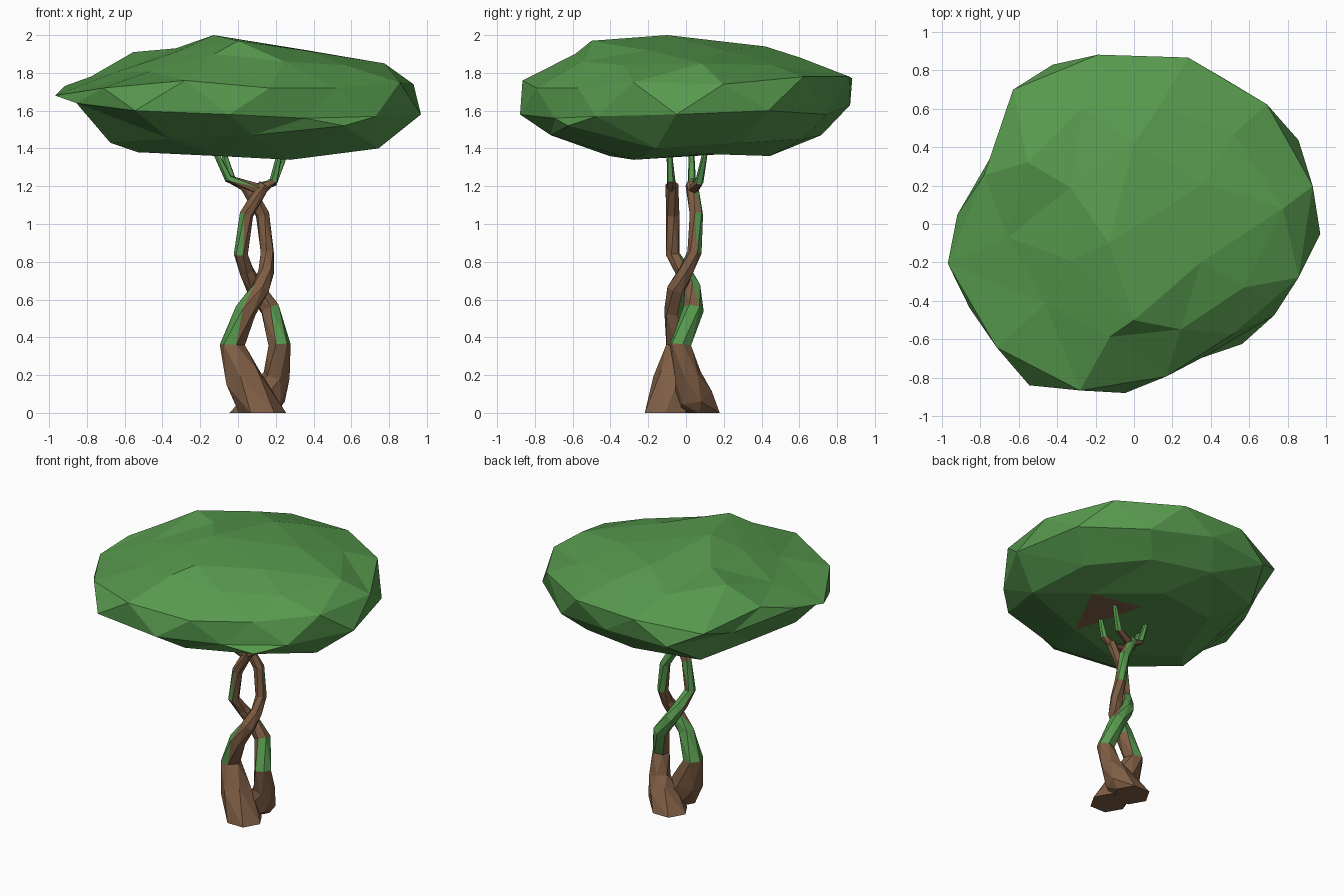
import bpy, bmesh, math
from mathutils import Vector

cube = bpy.data.objects.get("Cube")
if cube:
    bpy.data.objects.remove(cube)


def material(name, colour):
    mat = bpy.data.materials.new(name)
    mat.use_nodes = True
    mat.diffuse_color = (*colour, 1)
    node = next(n for n in mat.node_tree.nodes if n.type == 'BSDF_PRINCIPLED')
    node.inputs["Base Color"].default_value = (*colour, 1)
    return mat


bark = material("bark_brown", (0.21, 0.11, 0.058))
leaf = material("leaf_green", (0.095, 0.32, 0.075))


def finish(bm, name, is_green):
    """Colour the faces by is_green(centre, normal) and make the object."""
    bmesh.ops.recalc_face_normals(bm, faces=bm.faces)
    bm.normal_update()
    for f in bm.faces:
        f.material_index = int(is_green(f.calc_center_median(), f.normal))
    mesh = bpy.data.meshes.new(name)
    bm.to_mesh(mesh)
    bm.free()
    mesh.materials.append(bark)
    mesh.materials.append(leaf)
    obj = bpy.data.objects.new(name, mesh)
    bpy.context.collection.objects.link(obj)


def tube(name, path, sides, is_green):
    """Faceted limb through (x, y, z, radius) points."""
    bm = bmesh.new()
    points = [Vector(p[:3]) for p in path]
    rings = []
    for i, p in enumerate(points):
        tangent = points[min(i + 1, len(points) - 1)] - points[max(i - 1, 0)]
        if p.z == 0:
            tangent = Vector((0, 0, 1))
        u = Vector((0, 1, 0)).cross(tangent).normalized()
        v = tangent.cross(u).normalized()
        ring = []
        for k in range(sides):
            a = math.tau * (k + 0.4 * i) / sides
            ring.append(bm.verts.new(p + path[i][3] * (math.cos(a) * u + math.sin(a) * v)))
        rings.append(ring)
    for lower, upper in zip(rings, rings[1:]):
        for k in range(sides):
            n = (k + 1) % sides
            bm.faces.new((lower[k], lower[n], upper[k]))
            bm.faces.new((lower[n], upper[n], upper[k]))
    bm.faces.new(rings[0])
    bm.faces.new(rings[-1])
    finish(bm, name, is_green)


# Two trunks wound around each other, with mossy patches
left_path = [(0.13, -0.11, 0, 0.125), (0.03, -0.07, 0.18, 0.105), (-0.03, -0.04, 0.36, 0.068),
             (0.04, -0.06, 0.54, 0.058), (0.12, -0.05, 0.66, 0.05), (0.15, 0, 0.75, 0.042),
             (0.155, 0.045, 0.85, 0.038), (0.13, 0.055, 1.05, 0.037), (0.04, 0.03, 1.21, 0.034)]
right_path = [(0.08, 0.07, 0, 0.125), (0.165, 0.04, 0.1, 0.1), (0.205, 0.01, 0.2, 0.072),
              (0.22, -0.03, 0.36, 0.06), (0.17, 0.04, 0.55, 0.055), (0.09, 0.035, 0.66, 0.047),
              (0.045, -0.015, 0.75, 0.042), (0.015, -0.07, 0.84, 0.038),
              (0.045, -0.07, 1.05, 0.037), (0.14, -0.075, 1.21, 0.034)]


def left_moss(c, n):
    if c.z > 0.84:
        return n.y > 0.3
    return 0.38 < c.z < 0.63 and n.x - 0.5 * n.y < 0.4


def right_moss(c, n):
    if c.z < 0.55:
        return c.z > 0.38 and n.x + 0.3 * n.y > -0.5
    if c.z < 0.84:
        return n.y > 0.3
    return c.z < 1.04 and n.x < 0.1


tube("left_trunk", left_path, 6, left_moss)
tube("right_trunk", right_path, 6, right_moss)

# Forked branches reaching into the crown
forks = {
    "back_branch": [((0.06, 0.035, 1.18), (0.19, 0.07, 1.22), (0.27, 0.11, 1.42)),
                    ((0.05, 0.03, 1.19), (-0.03, 0.03, 1.23), (-0.09, 0.03, 1.42))],
    "front_branch": [((0.13, -0.075, 1.19), (0.19, -0.08, 1.23), (0.23, -0.09, 1.42)),
                     ((0.12, -0.075, 1.18), (-0.05, -0.08, 1.24), (-0.14, -0.09, 1.42))],
}
for name, pair in forks.items():
    for i, pts in enumerate(pair):
        path = [(*p, r) for p, r in zip(pts, (0.03, 0.023, 0.013))]
        tube(f"{name}_{i + 1}", path, 5, lambda c, n: c.z > 1.22)

# Crown rings: latitude, first angle, then radius and height (in hundredths) around z
floor = (-63, 15, [48, 46, 50, 55, 42, 39], [137, 136, 138, 138, 136, 134])
belly = (-38, 24, [74, 72, 72, 78, 62, 74, 72, 72, 84, 76],
         [143, 145, 147, 145, 144, 143, 145, 147, 152, 140])
lower_rim = (-12, 27, [96, 89, 87, 93, 82, 92, 96, 100, 88, 78, 87, 97],
             [160, 158, 163, 161, 164, 173, 164, 160, 158, 156, 157, 158])
upper_rim = (12, 12, [95, 93, 91, 90, 94, 82, 99, 96, 91, 81, 77, 90],
             [174, 178, 178, 177, 171, 178, 168, 172, 176, 172, 172, 175])
shoulder = (38, 6, [78, 70, 62, 66, 64, 66, 62, 60, 60, 66],
            [185, 184, 188, 187, 191, 180, 181, 190, 186, 184])
crest = (63, 30, [42, 42, 38, 38, 50, 40], [192, 194, 193, 191, 197, 192])

# A hull around a plain sphere joins the rings, then each corner moves to its place
bm = bmesh.new()
place = {bm.verts.new((0, 0, -1)): Vector((0.1, 0.2, 1.37)),
         bm.verts.new((0, 0, 1)): Vector((-0.13, -0.1, 2))}
for latitude, start, radii, heights in (floor, belly, lower_rim, upper_rim, shoulder, crest):
    lat = math.radians(latitude)
    for k, (r, z) in enumerate(zip(radii, heights)):
        a = math.radians(start) + math.tau * k / len(radii)
        around = Vector((math.cos(a), math.sin(a), 0))
        corner = bm.verts.new(around * math.cos(lat) + Vector((0, 0, math.sin(lat))))
        place[corner] = (around * r + Vector((0, 0, z))) / 100
bmesh.ops.convex_hull(bm, input=bm.verts[:])
bmesh.ops.triangulate(bm, faces=bm.faces[:])
for corner, target in place.items():
    corner.co = target


# Bark patch on the underside, leaves elsewhere
def crown_leaf(c, n):
    return n.z > -0.7 or math.hypot(c.x - 0.28, c.y - 0.01) > 0.08


finish(bm, "leaf_crown", crown_leaf)
